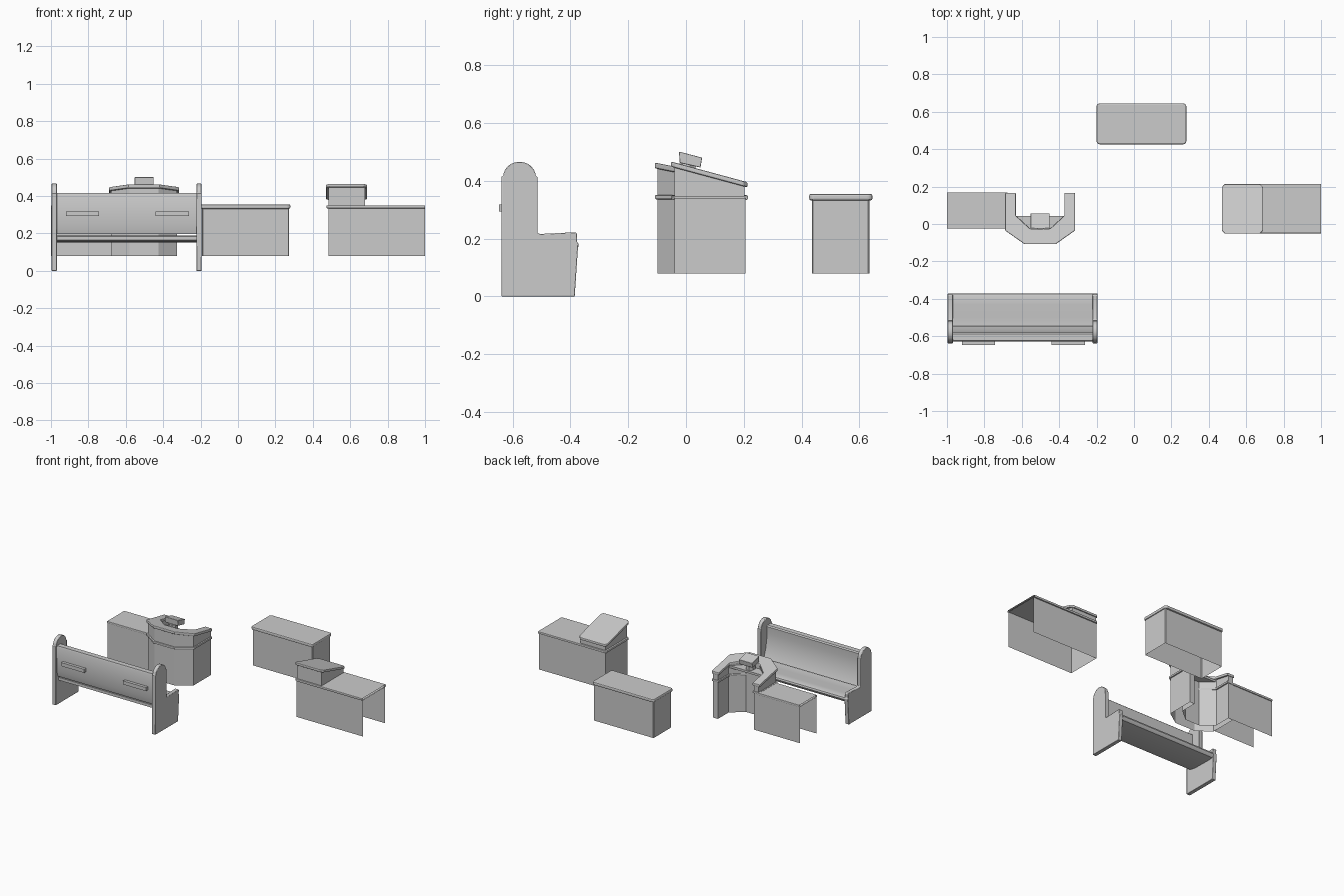
import bpy, bmesh, math

if "Cube" in bpy.data.objects:
    bpy.data.objects.remove(bpy.data.objects["Cube"])


def level(z):
    return lambda y: z


def make(name, bm, bevel=0.0, smooth=None):
    bmesh.ops.recalc_face_normals(bm, faces=bm.faces)
    me = bpy.data.meshes.new(name)
    bm.to_mesh(me)
    bm.free()
    ob = bpy.data.objects.new(name, me)
    bpy.context.collection.objects.link(ob)
    if bevel:
        m = ob.modifiers.new("bevel", 'BEVEL')
        m.width, m.segments, m.limit_method = bevel, 2, 'ANGLE'
        m.angle_limit = math.radians(40)
    if smooth:
        bpy.context.view_layer.objects.active = ob
        ob.select_set(True)
        bpy.ops.object.shade_smooth_by_angle(angle=math.radians(smooth))
        ob.select_set(False)
    return ob


def prism(name, plan, low, high, bottom=True, skip=(), bevel=0.0):
    """Plan outline raised between two heights, each a number or a function of y."""
    low = low if callable(low) else level(low)
    high = high if callable(high) else level(high)
    bm = bmesh.new()
    a = [bm.verts.new((x, y, low(y))) for x, y in plan]
    b = [bm.verts.new((x, y, high(y))) for x, y in plan]
    n = len(plan)
    for i in range(n):
        if i not in skip:
            j = (i + 1) % n
            bm.faces.new((a[i], a[j], b[j], b[i]))
    bm.faces.new(b)
    if bottom:
        bm.faces.new(a[::-1])
    return make(name, bm, bevel)


def side_profile(name, pts, x0, x1, bevel=0.0, smooth=30):
    """Outline in y and z, extruded along x."""
    bm = bmesh.new()
    a = [bm.verts.new((x0, y, z)) for y, z in pts]
    b = [bm.verts.new((x1, y, z)) for y, z in pts]
    n = len(pts)
    for i in range(n):
        j = (i + 1) % n
        bm.faces.new((a[i], a[j], b[j], b[i]))
    bm.faces.new(a)
    bm.faces.new(b)
    return make(name, bm, bevel, smooth)


def rect(x0, x1, y0, y1, c=0.0):
    """Rectangle plan, with clipped corners if c > 0."""
    if not c:
        return [(x0, y0), (x1, y0), (x1, y1), (x0, y1)]
    return [(x0 + c, y0), (x1 - c, y0), (x1, y0 + c), (x1, y1 - c),
            (x1 - c, y1), (x0 + c, y1), (x0, y1 - c), (x0, y0 + c)]


# --- Pew: two rounded ends, seat, curved back and rear rails
end = [(-.638, 0), (-.385, 0), (-.374, .165), (-.372, .182), (-.378, .19),
       (-.376, .216), (-.382, .222), (-.505, .216), (-.514, .22), (-.514, .415)]
end += [(-.576 + .057 * math.cos(t), .411 + .055 * math.sin(t))
        for t in [math.pi * (i + .5) / 16 for i in range(16)]]
end += [(-.638, .415)]
for side, x0 in (("left", -.996), ("right", -.222)):
    side_profile("pew_end_" + side, end, x0, x0 + .027, .004)

seat = [(-.375, .165), (-.371, .175), (-.375, .186), (-.385, .19), (-.43, .188),
        (-.50, .182), (-.56, .178), (-.605, .185), (-.605, .165), (-.56, .155),
        (-.43, .152), (-.385, .155)]
side_profile("pew_seat", seat, -.97, -.221)

back = [(-.628, .405), (-.624, .415), (-.588, .415), (-.58, .408), (-.582, .36),
        (-.578, .31), (-.568, .26), (-.553, .215), (-.545, .197), (-.615, .197),
        (-.626, .24)]
side_profile("pew_back", back, -.97, -.221)

for i, x in enumerate((-.92, -.44)):
    prism(f"pew_rear_rail_{i}", rect(x, x + .178, -.647, -.624), .293, .318)

# --- Lectern: U-shaped body, trim band, sloping top
CX = -.502


def u_plan(d):
    """U outline grown outwards by d (mirrored about the lectern centre)."""
    half = [(.078 + d * .5, -.098 - d), (.177 + d, -.03 - d * .5), (.177 + d, .163 + d * .4),
            (.14 - d, .163 + d * .4), (.14 - d, .045), (.056 - d * .3, -.026)]
    return [(CX + x, y) for x, y in half] + [(CX - x, y) for x, y in reversed(half)]


def lectern_top(y):
    return .463 - .2 * (y + .108)


prism("lectern_body", u_plan(0), .08, lambda y: lectern_top(y) - .012, bottom=False)
prism("lectern_band", u_plan(.009), .336, .351, bevel=.004)
prism("lectern_top", u_plan(.01), lambda y: lectern_top(y) - .02, lectern_top, bevel=.005)
prism("lectern_shelf", [(CX - .06, -.03), (CX + .06, -.03), (CX + .14, .042), (CX - .14, .042)],
      .395, .41)

# Book rest on a small post
post = [(CX + .03 * math.cos(t), .0 + .035 * math.sin(t))
        for t in [math.pi * (i + .5) / 4 for i in range(8)]]
prism("book_rest_post", post, .41, .46)
rest = [(-.022, .462), (.050, .446), (.056, .480), (-.024, .501)]
side_profile("book_rest", rest, CX - .051, CX + .051, .002)

# --- Side cabinet beside the lectern, open underneath and at the outer end
prism("side_cabinet", rect(-1, -.675, -.018, .163), .08, .34, bottom=False, skip=(3,))
prism("side_cabinet_top", rect(-1, -.675, -.024, .169), .334, .349, skip=(3,), bevel=.003)

# --- Altar: box open underneath with a moulded top
prism("altar_body", rect(-.192, .274, .436, .634, .004), .08, .335, bottom=False)
prism("altar_top", rect(-.2, .28, .426, .645, .01), .332, .355, bevel=.008)

# --- Reading desk cabinet, open underneath and at the right end
prism("desk_cabinet", rect(.483, 1, -.04, .205), .08, .34, bottom=False, skip=(1,))
band = [(.485, -.05), (1, -.05), (1, .214), (.485, .214), (.473, .202), (.473, -.038)]
prism("desk_cabinet_top", band, .334, .35, skip=(1,), bevel=.004)


def desk_slope(y):
    return .466 - .27 * (y + .05)


# Raised sloping desk
prism("desk_riser", rect(.485, .678, -.04, .203), .345, lambda y: desk_slope(y) - .01)
prism("desk_slope_top", rect(.47, .69, -.052, .213, .016),
      lambda y: desk_slope(y) - .018, desk_slope, bevel=.005)
